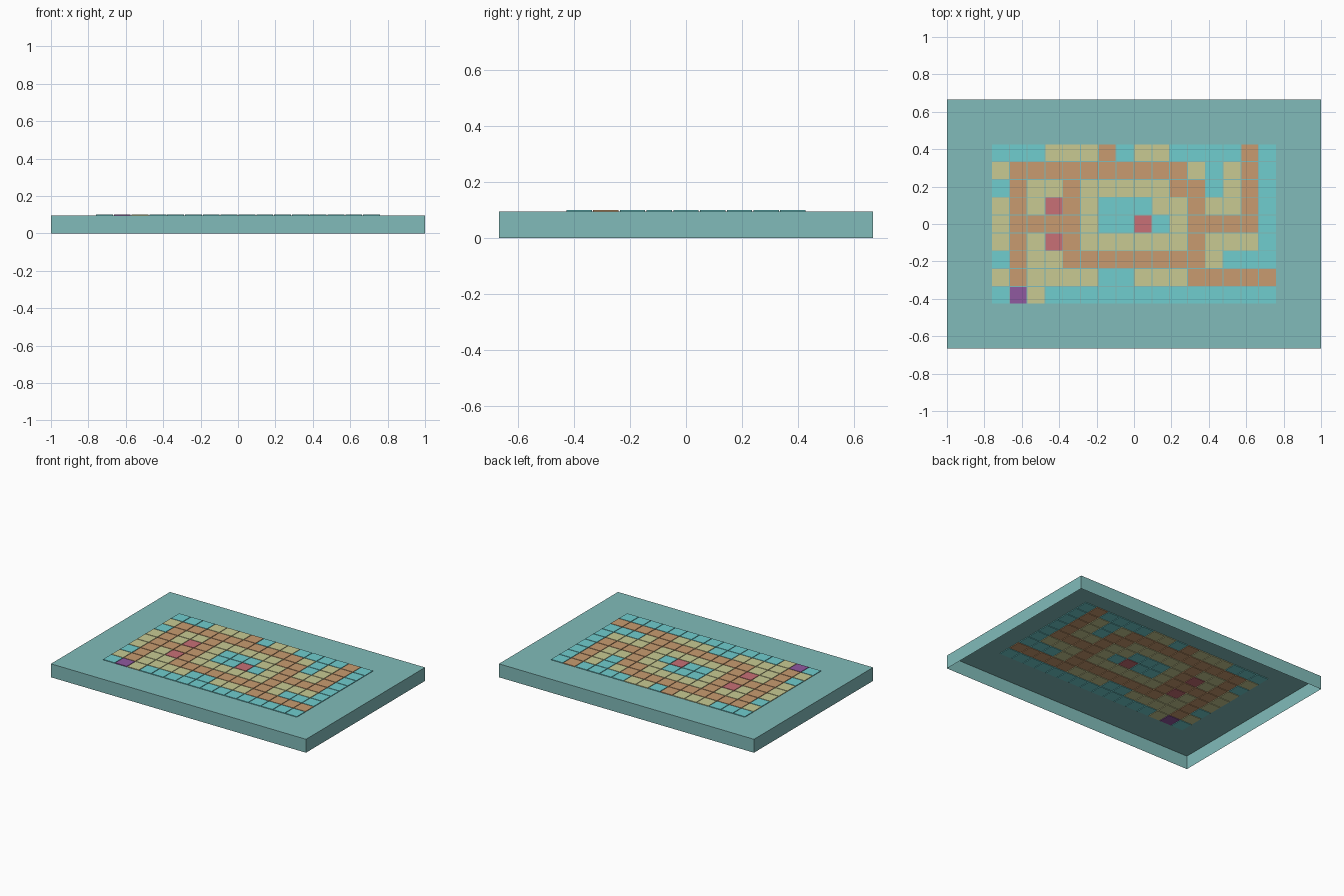
import bpy, bmesh
from mathutils import Matrix

if "Cube" in bpy.data.objects:
    bpy.data.objects.remove(bpy.data.objects["Cube"])

U = 2 / 21          # one grid cell
H = U               # base height

ROWS = [
    "TTTKKKOTKKTTTTOT",
    "KOOOOOOOOOOKTKOT",
    "TOKKOKKKKKOOTKOT",
    "KOKROKTTTKKOKKOT",
    "KOOOOKTTRTKOOOOT",
    "KOKROKKKKKKOKKKT",
    "TOKKOOOOOOOOKTTT",
    "KOKKKKTTKKKOOOOO",
    "TPKTTTTTTTTTTTTT",
]
KINDS = {
    "T": ("water_tile", (0.16, 0.61, 0.62, 1)),
    "K": ("grass_tile", (0.58, 0.59, 0.29, 1)),
    "O": ("path_tile", (0.58, 0.33, 0.16, 1)),
    "R": ("tower_tile", (0.58, 0.16, 0.18, 1)),
    "P": ("goal_tile", (0.28, 0.10, 0.35, 1)),
}


def material(name, color):
    m = bpy.data.materials.new(name)
    m.diffuse_color = color
    m.use_nodes = True
    m.node_tree.nodes["Principled BSDF"].inputs["Base Color"].default_value = m.diffuse_color
    return m


def box_mesh(name, size, mat, open_bottom=False):
    bm = bmesh.new()
    bmesh.ops.create_cube(bm, size=1, matrix=Matrix.Diagonal((*size, 1)))
    if open_bottom:
        bm.normal_update()
        down = [f for f in bm.faces if f.normal.z < -0.5]
        bmesh.ops.delete(bm, geom=down, context="FACES_ONLY")
    me = bpy.data.meshes.new(name)
    bm.to_mesh(me)
    bm.free()
    me.materials.append(mat)
    return me


def place(name, mesh, loc):
    ob = bpy.data.objects.new(name, mesh)
    ob.location = loc
    bpy.context.collection.objects.link(ob)


# Translucent base, hollow and open underneath
glass = material("base_teal", (0.22, 0.50, 0.49, 0.75))
place("base", box_mesh("base", (21 * U, 14 * U, H), glass, True), (0, 0, H / 2))

# Thin square tiles, set halfway into the top of the base
meshes = {k: box_mesh(n, (0.95 * U, 0.95 * U, 0.1 * U), material(n, c))
          for k, (n, c) in KINDS.items()}
for r, row in enumerate(ROWS):
    for c, kind in enumerate(row):
        place(f"{KINDS[kind][0]}_{r}_{c}", meshes[kind],
              ((c - 7.5) * U, (4 - r) * U, H))
